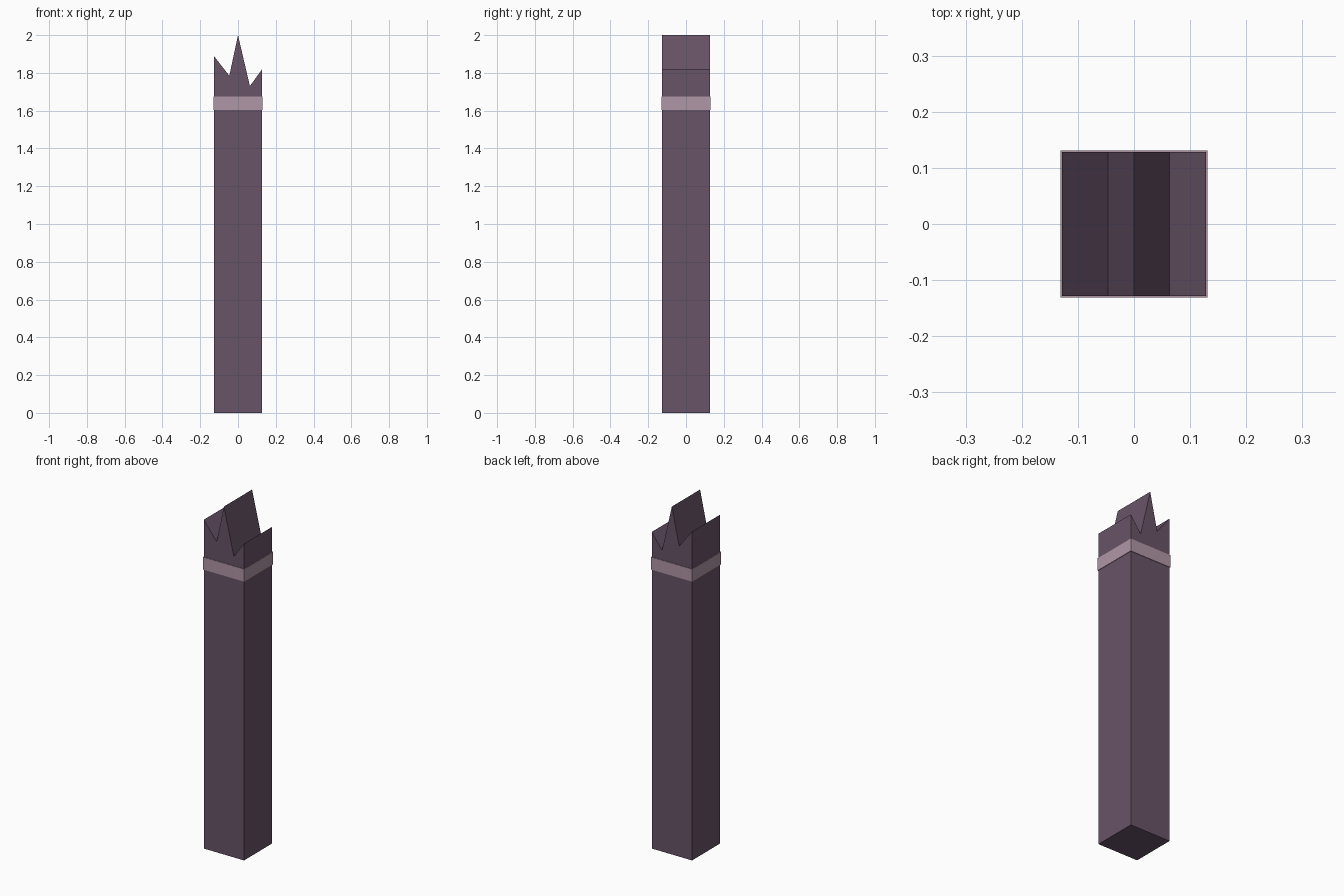
import bpy, bmesh

if "Cube" in bpy.data.objects:
    bpy.data.objects.remove(bpy.data.objects["Cube"])

def material(name, rgb):
    m = bpy.data.materials.new(name)
    m.diffuse_color = (*rgb, 1.0)
    m.use_nodes = True
    m.node_tree.nodes["Principled BSDF"].inputs["Base Color"].default_value = m.diffuse_color
    return m

wood = material("dark purple wood", (0.138, 0.087, 0.136))
trim = material("pale mauve band", (0.434, 0.305, 0.381))

def extrude_profile(name, profile, half_depth, mat):
    """Extrude an x-z outline along y, centred on y = 0."""
    bm = bmesh.new()
    front = bm.faces.new([bm.verts.new((x, -half_depth, z)) for x, z in profile])
    ext = bmesh.ops.extrude_face_region(bm, geom=[front], use_keep_orig=True)
    moved = [g for g in ext["geom"] if isinstance(g, bmesh.types.BMVert)]
    bmesh.ops.translate(bm, verts=moved, vec=(0, 2 * half_depth, 0))
    bmesh.ops.recalc_face_normals(bm, faces=bm.faces)
    me = bpy.data.meshes.new(name)
    bm.to_mesh(me)
    bm.free()
    me.materials.append(mat)
    ob = bpy.data.objects.new(name, me)
    bpy.context.collection.objects.link(ob)
    return ob

# Square post with a splintered, broken top
H = 0.128
extrude_profile("broken_post", [
    (-H, 0), (H, 0), (H, 1.82), (0.063, 1.73),
    (0, 2.0), (-0.046, 1.785), (-H, 1.89)], H, wood)

# Thin band wrapped around the post
B = 0.131
extrude_profile("post_band", [(-B, 1.604), (B, 1.604), (B, 1.676), (-B, 1.676)], B, trim)
